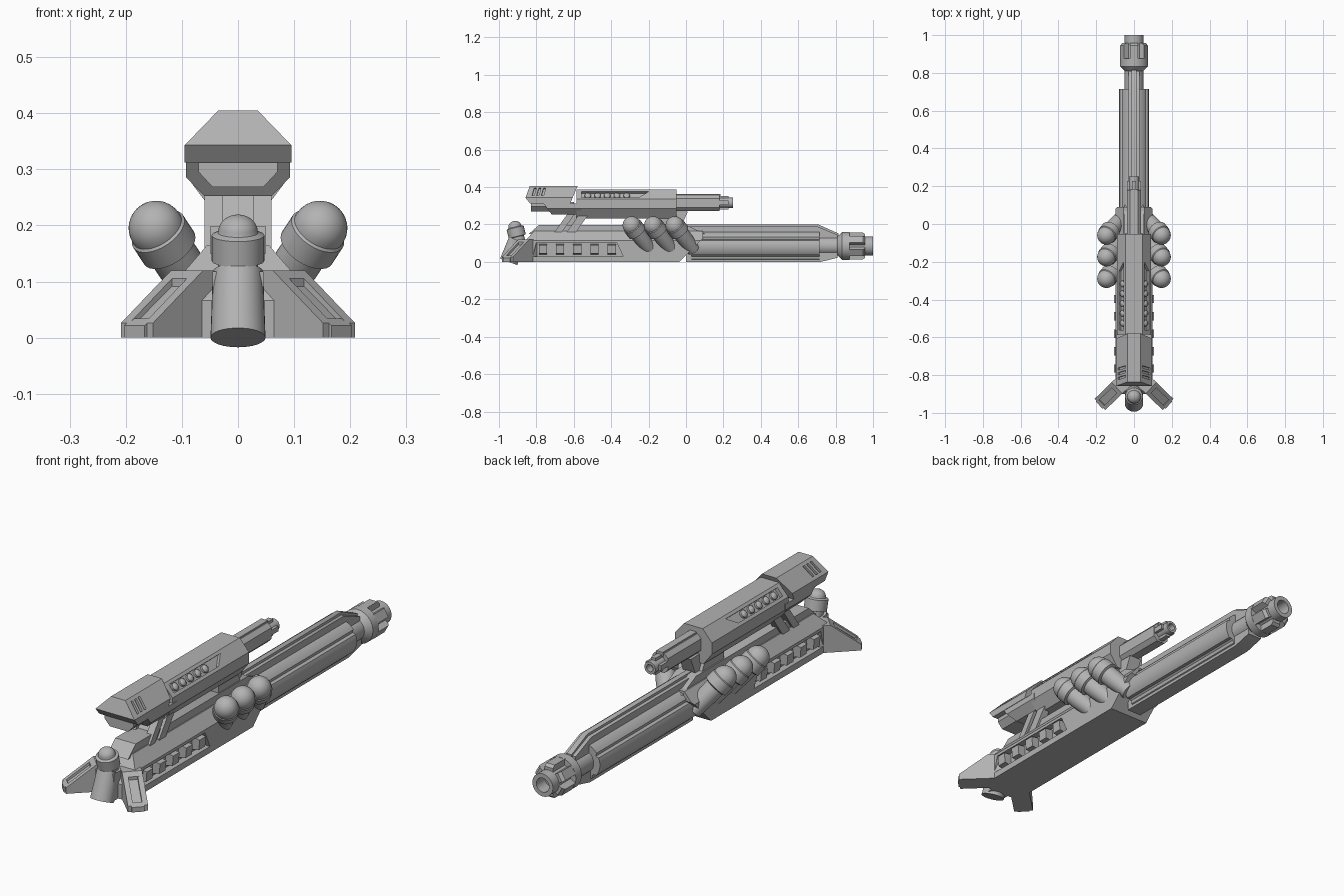
import bpy, bmesh, math
from mathutils import Vector, Matrix

if "Cube" in bpy.data.objects:
    bpy.data.objects.remove(bpy.data.objects["Cube"])

mat = bpy.data.materials.new("plain grey")
mat.diffuse_color = (0.45, 0.45, 0.45, 1)
mat.use_nodes = True
mat.node_tree.nodes["Principled BSDF"].inputs["Base Color"].default_value = mat.diffuse_color


def finish(name, bm, matrix=None):
    bmesh.ops.recalc_face_normals(bm, faces=bm.faces)
    if matrix:
        bm.transform(matrix)
    me = bpy.data.meshes.new(name)
    bm.to_mesh(me)
    bm.free()
    ob = bpy.data.objects.new(name, me)
    me.materials.append(mat)
    bpy.context.collection.objects.link(ob)
    return ob


def prism(name, axis, pts, lo, hi, matrix=None, slices=()):
    """Extrude a profile: (y,z) along x or (x,z) along y, then trim by planes."""
    bm = bmesh.new()
    put = (lambda p, t: (t, p[0], p[1])) if axis == 'x' else (lambda p, t: (p[0], t, p[1]))
    a = [bm.verts.new(put(p, lo)) for p in pts]
    b = [bm.verts.new(put(p, hi)) for p in pts]
    bm.faces.new(a)
    bm.faces.new(b[::-1])
    for i in range(len(pts)):
        j = (i + 1) % len(pts)
        bm.faces.new((a[i], b[i], b[j], a[j]))
    for co, no in slices:
        bmesh.ops.bisect_plane(bm, geom=bm.verts[:] + bm.edges[:] + bm.faces[:],
                               plane_co=co, plane_no=no, clear_outer=True)
        bmesh.ops.holes_fill(bm, edges=[e for e in bm.edges if e.is_boundary], sides=0)
    return finish(name, bm, matrix)


def box(name, x0, x1, y0, y1, z0, z1, matrix=None):
    return prism(name, 'x', [(y0, z0), (y1, z0), (y1, z1), (y0, z1)], x0, x1, matrix)


def sym(half):
    """Mirror a half section of (x,z) points across x = 0."""
    return half + [(-x, z) for x, z in reversed(half)]


def lathe(name, origin, direction, profile, segs=32):
    """Revolve (radius, distance) pairs about an axis."""
    bm = bmesh.new()
    rings = []
    for r, t in profile:
        n = 1 if r == 0 else segs
        rings.append([bm.verts.new((r * math.cos(2 * math.pi * k / segs),
                                    r * math.sin(2 * math.pi * k / segs), t)) for k in range(n)])
    for a, b in zip(rings, rings[1:]):
        for k in range(segs):
            j = (k + 1) % segs
            quad = [a[k % len(a)], a[j % len(a)], b[j % len(b)], b[k % len(b)]]
            bm.faces.new(list(dict.fromkeys(quad)))
    for ring in (rings[0], rings[-1]):
        if len(ring) > 1:
            bm.faces.new(ring)
    rot = Vector((0, 0, 1)).rotation_difference(Vector(direction).normalized())
    return finish(name, bm, Matrix.Translation(origin) @ rot.to_matrix().to_4x4())


def cut(ob, cutters):
    for c in cutters:
        m = ob.modifiers.new("cut", 'BOOLEAN')
        m.operation, m.solver, m.object = 'DIFFERENCE', 'EXACT', c
    dg = bpy.context.evaluated_depsgraph_get()
    me = bpy.data.meshes.new_from_object(ob.evaluated_get(dg))
    ob.modifiers.clear()
    ob.data = me
    for c in cutters:
        bpy.data.objects.remove(c)


def dome(r, t, n=8, squash=1.0):
    return [(r * math.cos(i * math.pi / 2 / n) if i < n else 0,
             t + squash * r * math.sin(i * math.pi / 2 / n)) for i in range(n + 1)]


# Hull with sloped ends and side recesses
hull = prism("hull", 'y', sym([(0.098, 0), (0.098, 0.115), (0.055, 0.165)]), -0.9, 0.09, None,
             [((0, -0.87, 0.1), (0, -0.75, 0.66)), ((0, 0.085, 0.12), (0, 0.7, -0.7))])
cut(hull, [prism("recess_cutter", 'x', [(-0.82, 0.028), (-0.335, 0.028), (-0.37, 0.102), (-0.80, 0.102)],
                 *sorted((s * 0.068, s * 0.2))) for s in (1, -1)])
prism("hull_spine", 'x', [(-0.84, 0.15), (-0.785, 0.198), (0.0, 0.198), (0.10, 0.15)], -0.05, 0.05)
for s in (1, -1):
    for i in range(5):
        y = -0.765 + i * 0.092
        prism("recess_block", 'y', [(s * 0.06, 0.038), (s * 0.102, 0.045), (s * 0.106, 0.09), (s * 0.06, 0.096)],
              y - 0.022, y + 0.022)

# Round barrel housing with long grooves
section = []
for k in range(48):
    a = math.radians(k * 7.5)
    groove = k in (4, 20, 41, 42, 30, 31)
    r = 0.070 if groove else 0.08
    section.append((r * math.cos(a), 0.085 + r * math.sin(a)))
prism("barrel_housing", 'y', section, 0.03, 0.715)
prism("housing_rail", 'x', [(0.0, 0.1), (0.0, 0.19), (0.70, 0.19), (0.81, 0.145), (0.81, 0.1)], -0.028, 0.028)
prism("housing_ridge", 'x', [(-0.02, 0.15), (-0.02, 0.201), (0.705, 0.201), (0.815, 0.152), (0.815, 0.13)],
      -0.012, 0.012)
prism("housing_keel", 'x', [(0.0, 0.05), (0.0, 0.0), (0.72, 0.0), (0.81, 0.022), (0.81, 0.05)], -0.035, 0.035)

# Main barrel and muzzle
lathe("main_barrel", (0, 0.68, 0.085), (0, 1, 0),
      [(0.05, 0), (0.05, 0.32), (0.031, 0.32), (0.031, 0.26)])
lathe("muzzle_collar", (0, 0.81, 0.085), (0, 1, 0),
      [(0.05, 0), (0.075, 0.025), (0.075, 0.065), (0.05, 0.065)], 24)
for k in range(6):
    m = Matrix.Translation((0, 0, 0.085)) @ Matrix.Rotation(k * math.pi / 3, 4, 'Y')
    prism("muzzle_prong", 'x', [(0.87, 0.04), (0.87, 0.073), (0.945, 0.073), (0.957, 0.062), (0.957, 0.04)],
          -0.02, 0.02, m)

# Domed side canisters, three on each side
for s in (1, -1):
    for y in (-0.29, -0.175, -0.06):
        axis = Vector((s * 0.085, -0.10, 0.13))
        top = Vector((s * 0.146, y, 0.195))
        L = axis.length
        lathe("side_canister", top - axis, axis,
              [(0.036, 0), (0.042, L * 0.5), (0.042, L - 0.055), (0.053, L - 0.05), (0.053, L - 0.008),
               (0.049, L - 0.004)] + dome(0.049, L))

# Rear splayed feet with raised rims
for s in (1, -1):
    m = Matrix.Translation((s * 0.18, -0.955, 0)) @ Matrix.Rotation(s * 0.8, 4, 'Z')
    prism("rear_foot", 'x', [(0, 0), (0, 0.015), (0.125, 0.106), (0.19, 0.106), (0.19, 0)], -0.036, 0.036, m)
    for x in (-0.03, 0.03):
        prism("foot_rim", 'x', [(0.0, 0), (0.0, 0.026), (0.125, 0.12), (0.18, 0.12), (0.18, 0)],
              x - 0.011, x + 0.011, m)
    prism("foot_toe", 'x', [(-0.006, 0), (-0.006, 0.022), (0.012, 0.034), (0.03, 0)], -0.026, 0.026, m)
    prism("foot_bridge", 'x', [(0.105, 0.08), (0.105, 0.105), (0.125, 0.12), (0.18, 0.12), (0.18, 0.08)],
          -0.03, 0.03, m)

# Rear post and domed sensor
lathe("rear_post", (0, -0.948, 0), (0, 0.045, 0.12), [(0.049, 0.0), (0.045, 0.125)])
box("rear_post_bridge", -0.045, 0.045, -0.93, -0.83, 0.0, 0.118)
lathe("rear_sensor", (0, -0.893, 0.10), (0, -0.25, 1),
      [(0.036, 0), (0.036, 0.035), (0.047, 0.038), (0.047, 0.085), (0.036, 0.09)] + dome(0.035, 0.092, 8, 0.85))

# Slanted struts carrying the upper gun
for s in (1, -1):
    for y, w in ((-0.71, 0.04), (-0.645, 0.05)):
        prism("rear_strut", 'x', [(y, 0.15), (y + w, 0.15), (y + w + 0.10, 0.29), (y + 0.10, 0.29)],
              *sorted((s * 0.028, s * 0.06)))
prism("rear_strut_core", 'x', [(-0.69, 0.15), (-0.62, 0.15), (-0.52, 0.29), (-0.59, 0.29)], -0.03, 0.03)
prism("front_strut", 'x', [(-0.20, 0.18), (-0.04, 0.18), (-0.08, 0.26), (-0.20, 0.26)], -0.045, 0.045)
prism("front_brace", 'x', [(-0.08, 0.18), (-0.03, 0.18), (0.01, 0.27), (-0.07, 0.27)], -0.03, 0.03)

# Upper gun body with slanted vent recesses
gun = prism("upper_gun_body", 'y', sym([(0.05, 0.232), (0.09, 0.285), (0.09, 0.335), (0.045, 0.386)]),
            -0.585, -0.052)
SLOPE = Vector((0.75, 0, 0.66))


def slope_frame(s, x, y, z):
    """Frame on a sloped gun face: local z out of the face, local y along the gun."""
    return Matrix.Translation((s * x, y, z)) @ Matrix.Rotation(s * math.radians(48.5), 4, 'Y')


def slab(name, pts, m, z0, z1):
    """Plate drawn in the sloped face as (x,y) points."""
    bm = bmesh.new()
    f = bm.faces.new([bm.verts.new((x, y, z0)) for x, y in pts])
    ext = bmesh.ops.extrude_face_region(bm, geom=[f])["geom"]
    bmesh.ops.translate(bm, vec=(0, 0, z1 - z0), verts=[v for v in ext if isinstance(v, bmesh.types.BMVert)])
    return finish(name, bm, m)


cut(gun, [slab("vent_cutter", [(-0.02 * s, -0.16), (-0.02 * s, 0.20), (0.02 * s, 0.15), (0.02 * s, -0.16)],
               slope_frame(s, 0.0675, -0.40, 0.3605), -0.016, 0.03) for s in (1, -1)])
for s in (1, -1):
    for i in range(5):
        m = slope_frame(s, 0.0675, -0.525 + i * 0.052, 0.3605)
        lathe("vent_bead", m @ Vector((0, 0, -0.02)), (s * 0.75, 0, 0.66),
              [(0.017, 0), (0.017, 0.014), (0.010, 0.02), (0, 0.022)], 12)

# Gun stock underside and rear block with slots
prism("gun_stock", 'y', sym([(0.06, 0.252), (0.093, 0.286), (0.093, 0.312)]), -0.77, -0.56, None,
      [((0, -0.76, 0.31), (0, -0.8, -0.6))])
prism("gun_stock_tail", 'y', sym([(0.045, 0.268), (0.07, 0.295), (0.07, 0.32)]), -0.83, -0.6)
rear = prism("gun_rear_block", 'y', sym([(0.095, 0.312), (0.095, 0.343), (0.035, 0.405)]), -0.86, -0.56, None,
             [((0, -0.858, 0.343), (0, -0.94, 0.34)), ((0, -0.858, 0.343), (0, -0.78, -0.62)),
              ((0, -0.58, 0.405), (0, 0.9, -0.38))])
cut(rear, [slab("slot_cutter", [(-0.028 * s, y + 0.008), (-0.028 * s, y + 0.02), (0.028 * s, y + 0.008),
                                (0.028 * s, y - 0.004)],
                slope_frame(s, 0.065, 0, 0.374), -0.01, 0.03) for s in (1, -1) for y in (-0.82, -0.795, -0.77)])

# Upper gun barrel
prism("upper_barrel_shroud", 'y', sym([(0.02, 0.272), (0.038, 0.29), (0.038, 0.34), (0.02, 0.358)]), -0.08, 0.18)
box("upper_barrel_rail", -0.016, 0.016, -0.06, 0.185, 0.345, 0.364)
lathe("upper_barrel", (0, 0.1, 0.316), (0, 1, 0), [(0.027, 0), (0.027, 0.152), (0.016, 0.152), (0.016, 0.12)], 20)
for k in range(4):
    m = Matrix.Translation((0, 0, 0.316)) @ Matrix.Rotation(k * math.pi / 2, 4, 'Y')
    box("upper_muzzle_prong", -0.011, 0.011, 0.17, 0.228, 0.015, 0.037, m)

# Smooth round parts, keep hard edges
bpy.ops.object.select_all(action='DESELECT')
for ob in bpy.context.collection.objects:
    ob.select_set(True)
    bpy.context.view_layer.objects.active = ob
bpy.ops.object.shade_smooth_by_angle(angle=math.radians(30))
